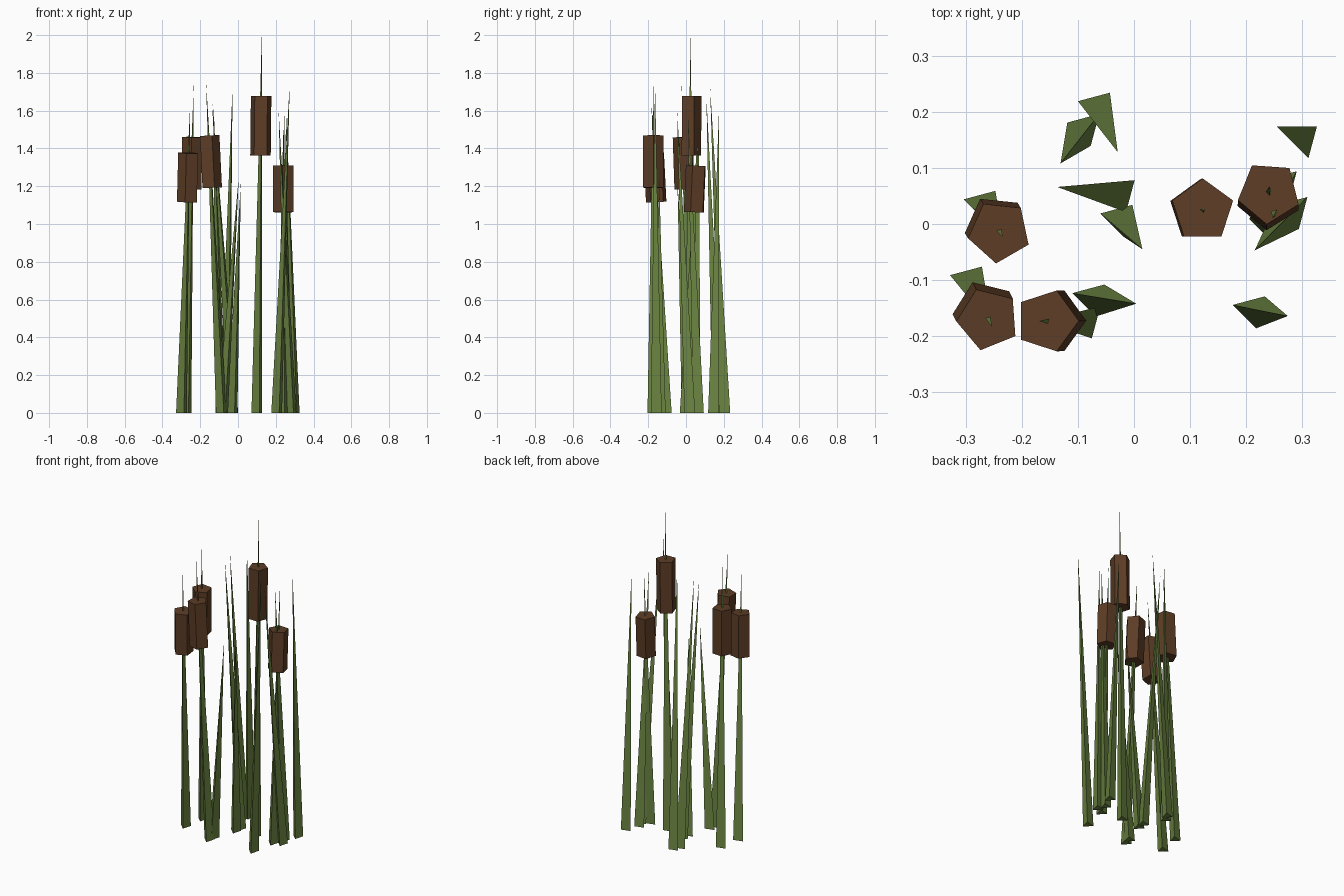
import bpy
import bmesh
from math import radians, cos, sin
from mathutils import Vector, Matrix

cube = bpy.data.objects.get("Cube")
if cube:
    bpy.data.objects.remove(cube, do_unlink=True)


def make_material(name, color):
    mat = bpy.data.materials.new(name)
    mat.use_nodes = True
    mat.diffuse_color = color
    bsdf = mat.node_tree.nodes["Principled BSDF"]
    bsdf.inputs["Base Color"].default_value = color
    bsdf.inputs["Roughness"].default_value = 0.9
    return mat


GREEN = make_material("reed green", (0.15, 0.235, 0.055, 1))
BROWN = make_material("seed head brown", (0.11, 0.047, 0.019, 1))


def finish(bm, name, mat):
    bmesh.ops.recalc_face_normals(bm, faces=bm.faces)
    mesh = bpy.data.meshes.new(name)
    bm.to_mesh(mesh)
    bm.free()
    mesh.materials.append(mat)
    obj = bpy.data.objects.new(name, mesh)
    bpy.context.scene.collection.objects.link(obj)
    return obj


def add_blade(name, base, tip):
    """Three-sided spike from a flat base on the ground to a leaning tip."""
    bm = bmesh.new()
    ring = []
    for i in range(3):
        a = radians(45 + 120 * i)
        ring.append(bm.verts.new((base[0] + 0.034 * cos(a), base[1] + 0.034 * sin(a), 0)))
    top = bm.verts.new(tip)
    bm.faces.new(ring)
    for i in range(3):
        bm.faces.new((ring[i], ring[(i + 1) % 3], top))
    return finish(bm, name, GREEN)


def add_head(name, base, tip, turn):
    """Five-sided prism threaded on the upper part of a stem."""
    foot, end = Vector((base[0], base[1], 0)), Vector(tip)
    axis = end - foot
    bm = bmesh.new()
    bmesh.ops.create_cone(bm, cap_ends=True, segments=5, radius1=0.057, radius2=0.057,
                          depth=axis.length * 0.158)
    # Turn the first corner to the wanted heading, then lean along the stem
    bm.verts.ensure_lookup_table()
    first = bm.verts[0].co
    spin = Matrix.Rotation(radians(turn) - Vector((1, 0)).angle_signed(first.xy) * -1, 4, 'Z')
    lean = Vector((0, 0, 1)).rotation_difference(axis).to_matrix().to_4x4()
    bm.transform(Matrix.Translation(foot + axis * 0.76) @ lean @ spin)
    return finish(bm, name, BROWN)


# Plain blades: base centre, tip
blades = [
    ((-0.086, 0.172), (-0.131, 0.108, 1.67)),
    ((-0.067, 0.21), (-0.029, 0.128, 1.72)),
    ((-0.023, 0.054), (-0.137, 0.066, 1.64)),
    ((-0.027, 0.01), (0.015, -0.045, 1.22)),
    ((-0.077, -0.132), (0.004, -0.142, 1.25)),
    ((0.285, 0.024), (0.215, -0.047, 1.6)),
    ((0.302, 0.15), (0.254, 0.174, 1.59)),
    ((0.266, 0.07), (0.247, 0.01, 1.59)),
    ((0.209, -0.153), (0.274, -0.164, 1.75)),
]
for n, (base, tip) in enumerate(blades, 1):
    add_blade(f"blade_{n}", base, tip)

# Stems with seed heads: base centre, tip, heading of one head corner
stems = [
    ((-0.271, 0.035), (-0.234, -0.023, 1.74), -24),
    ((-0.295, -0.1), (-0.253, -0.183, 1.64), -32),
    ((-0.084, -0.171), (-0.169, -0.173, 1.75), 0),
    ((0.104, 0.02), (0.126, 0.025, 2.0), 90),
    ((0.238, 0.0), (0.241, 0.067, 1.56), -22),
]
for n, (base, tip, turn) in enumerate(stems, 1):
    add_blade(f"stem_{n}", base, tip)
    add_head(f"seed_head_{n}", base, tip, turn)
